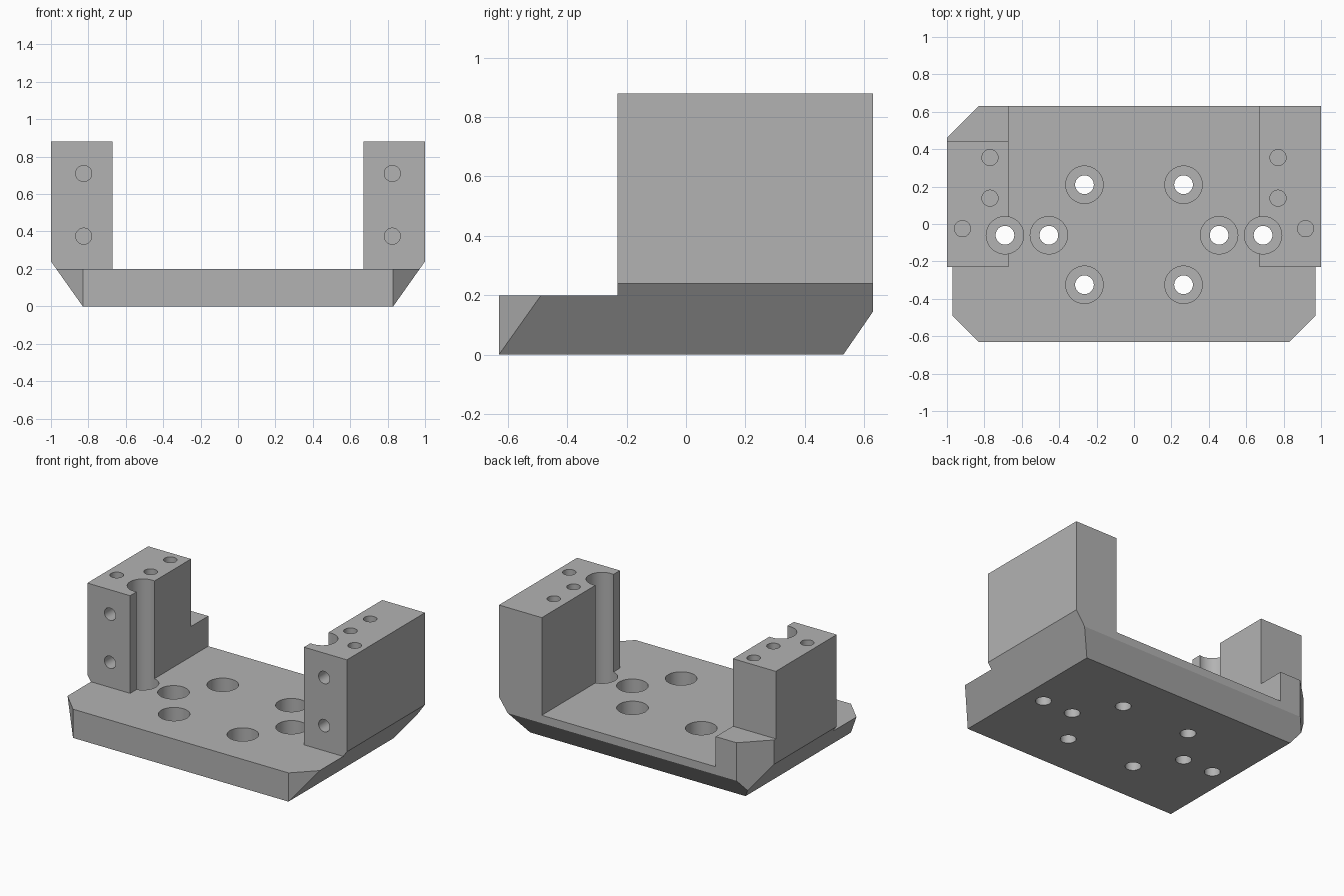
import bpy, bmesh, math
from mathutils import Vector, Matrix

if "Cube" in bpy.data.objects:
    bpy.data.objects.remove(bpy.data.objects["Cube"])

HALF_Y, FLOOR, TOP = 0.63, 0.2, 0.88
TOWER_FRONT = -0.23
WALL = 0.67          # inner face of each tower

grey = bpy.data.materials.new("machined grey")
grey.use_nodes = True
colour = (0.45, 0.45, 0.45, 1)
grey.diffuse_color = colour
grey.node_tree.nodes["Principled BSDF"].inputs["Base Color"].default_value = colour


def make_object(name, bm):
    mesh = bpy.data.meshes.new(name)
    bmesh.ops.recalc_face_normals(bm, faces=bm.faces)
    bm.to_mesh(mesh)
    bm.free()
    obj = bpy.data.objects.new(name, mesh)
    bpy.context.collection.objects.link(obj)
    return obj


def box(name, low, high):
    bm = bmesh.new()
    low, high = Vector(low), Vector(high)
    size = Matrix.Diagonal((*(high - low), 1))
    bmesh.ops.create_cube(bm, size=1, matrix=Matrix.Translation((low + high) / 2) @ size)
    return make_object(name, bm)


def rod(name, start, end, radius):
    bm = bmesh.new()
    start, end = Vector(start), Vector(end)
    axis = end - start
    turn = axis.to_track_quat('Z', 'Y').to_matrix().to_4x4()
    bmesh.ops.create_cone(bm, cap_ends=True, segments=48, radius1=radius, radius2=radius,
                          depth=axis.length, matrix=Matrix.Translation((start + end) / 2) @ turn)
    return make_object(name, bm)


def cut(target, cutter):
    mod = target.modifiers.new("cut", 'BOOLEAN')
    mod.operation, mod.solver, mod.object = 'DIFFERENCE', 'EXACT', cutter
    graph = bpy.context.evaluated_depsgraph_get()
    mesh = bpy.data.meshes.new_from_object(target.evaluated_get(graph))
    target.modifiers.clear()
    target.data = mesh
    bpy.data.objects.remove(cutter)


# U-shaped body: base plate and two towers, extruded front to back
half = [(0.83, 0), (1, 0.24), (1, TOP), (WALL, TOP), (WALL, FLOOR)]
profile = half + [(-x, z) for x, z in reversed(half)]
bm = bmesh.new()
face = bm.faces.new([bm.verts.new((x, -HALF_Y, z)) for x, z in profile])
swept = bmesh.ops.extrude_face_region(bm, geom=[face])["geom"]
bmesh.ops.translate(bm, vec=(0, 2 * HALF_Y, 0),
                    verts=[v for v in swept if isinstance(v, bmesh.types.BMVert)])
bmesh.ops.recalc_face_normals(bm, faces=bm.faces)

# Corner chamfers and the sloped underside at the back
for point, normal in [((0.83, -HALF_Y, 0), (1, -1, 0)),
                      ((-0.83, -HALF_Y, 0), (-1, -1, 0)),
                      ((-0.83, HALF_Y, 0), (-1, 1, 0)),
                      ((0, 0.53, 0), (0, 0.145, -0.1))]:
    geom = bm.verts[:] + bm.edges[:] + bm.faces[:]
    done = bmesh.ops.bisect_plane(bm, geom=geom, dist=1e-5, plane_co=point,
                                  plane_no=normal, clear_outer=True)
    rim = [e for e in bm.edges if e.is_boundary]
    bmesh.ops.holes_fill(bm, edges=rim, sides=0)
body = make_object("mounting_bracket", bm)

# Open deck in front of the towers, and the low step behind the right tower
cut(body, box("deck_cutter", (-1.2, -0.9, FLOOR), (1.2, TOWER_FRONT, 1.2)))
cut(body, box("step_cutter", (-1.2, 0.44, 0.41), (-0.4, 0.9, 1.2)))

for side in (-1, 1):
    # Counterbored plate holes; the outermost also grooves the tower
    for x, y in [(0.265, 0.21), (0.265, -0.325), (0.455, -0.06), (0.69, -0.06)]:
        cut(body, rod("bore_cutter", (side * x, y, 0.08), (side * x, y, 1.1), 0.1))
        cut(body, rod("hole_cutter", (side * x, y, -0.1), (side * x, y, 0.15), 0.05))
    # Blind holes in the tower tops
    for x, y in [(0.77, 0.355), (0.77, 0.138), (0.917, -0.025)]:
        cut(body, rod("top_hole_cutter", (side * x, y, 0.58), (side * x, y, 1), 0.043))
    # Blind holes in the tower fronts
    for z in (0.71, 0.375):
        cut(body, rod("front_hole_cutter", (side * 0.825, -0.4, z), (side * 0.825, 0.06, z), 0.043))

body.data.materials.clear()
body.data.materials.append(grey)
for poly in body.data.polygons:
    poly.material_index = 0
bpy.ops.object.select_all(action='DESELECT')
body.select_set(True)
bpy.context.view_layer.objects.active = body
bpy.ops.object.shade_smooth_by_angle(angle=math.radians(25))
